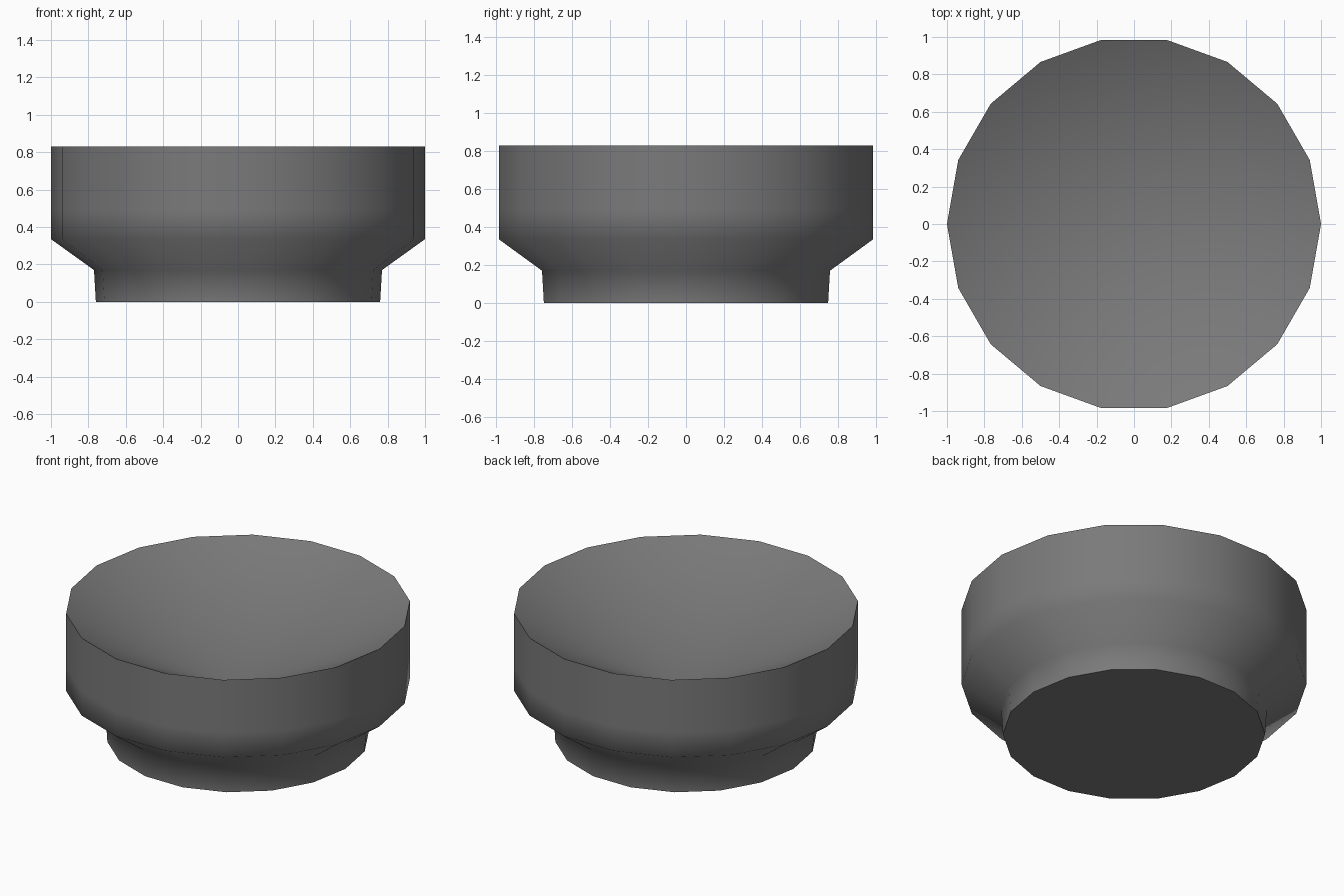
import bpy, bmesh, math

if "Cube" in bpy.data.objects:
    bpy.data.objects.remove(bpy.data.objects["Cube"])

SIDES = 18
DEPTH = 0.495  # depth of the conical hollow
TOP = 0.83

# outer profile (radius, height) from foot to rim
profile = [(0.76, 0.0), (0.77, 0.17), (1.0, 0.335), (1.0, 0.49), (1.0, TOP)]

bm = bmesh.new()
rings = []
for r, z in profile:
    rings.append([bm.verts.new((r * math.cos(2 * math.pi * i / SIDES),
                                r * math.sin(2 * math.pi * i / SIDES), z))
                  for i in range(SIDES)])

# outer walls
for a, b in zip(rings, rings[1:]):
    for i in range(SIDES):
        j = (i + 1) % SIDES
        bm.faces.new((a[i], a[j], b[j], b[i]))

# flat underside and conical hollow
bm.faces.new(rings[0][::-1])
centre = bm.verts.new((0, 0, TOP - DEPTH))
for i in range(SIDES):
    bm.faces.new((rings[-1][i], rings[-1][(i + 1) % SIDES], centre))

mesh = bpy.data.meshes.new("bowl")
bm.to_mesh(mesh)
bm.free()
bowl = bpy.data.objects.new("bowl", mesh)
bpy.context.collection.objects.link(bowl)

# dark grey finish
grey = bpy.data.materials.new("dark_grey")
grey.diffuse_color = (0.195, 0.195, 0.195, 1)
grey.use_nodes = True
grey.node_tree.nodes["Principled BSDF"].inputs["Base Color"].default_value = grey.diffuse_color
mesh.materials.append(grey)

# smooth sides, sharp rim and foot edge
bpy.context.view_layer.objects.active = bowl
bowl.select_set(True)
bpy.ops.object.shade_smooth_by_angle(angle=math.radians(60))
